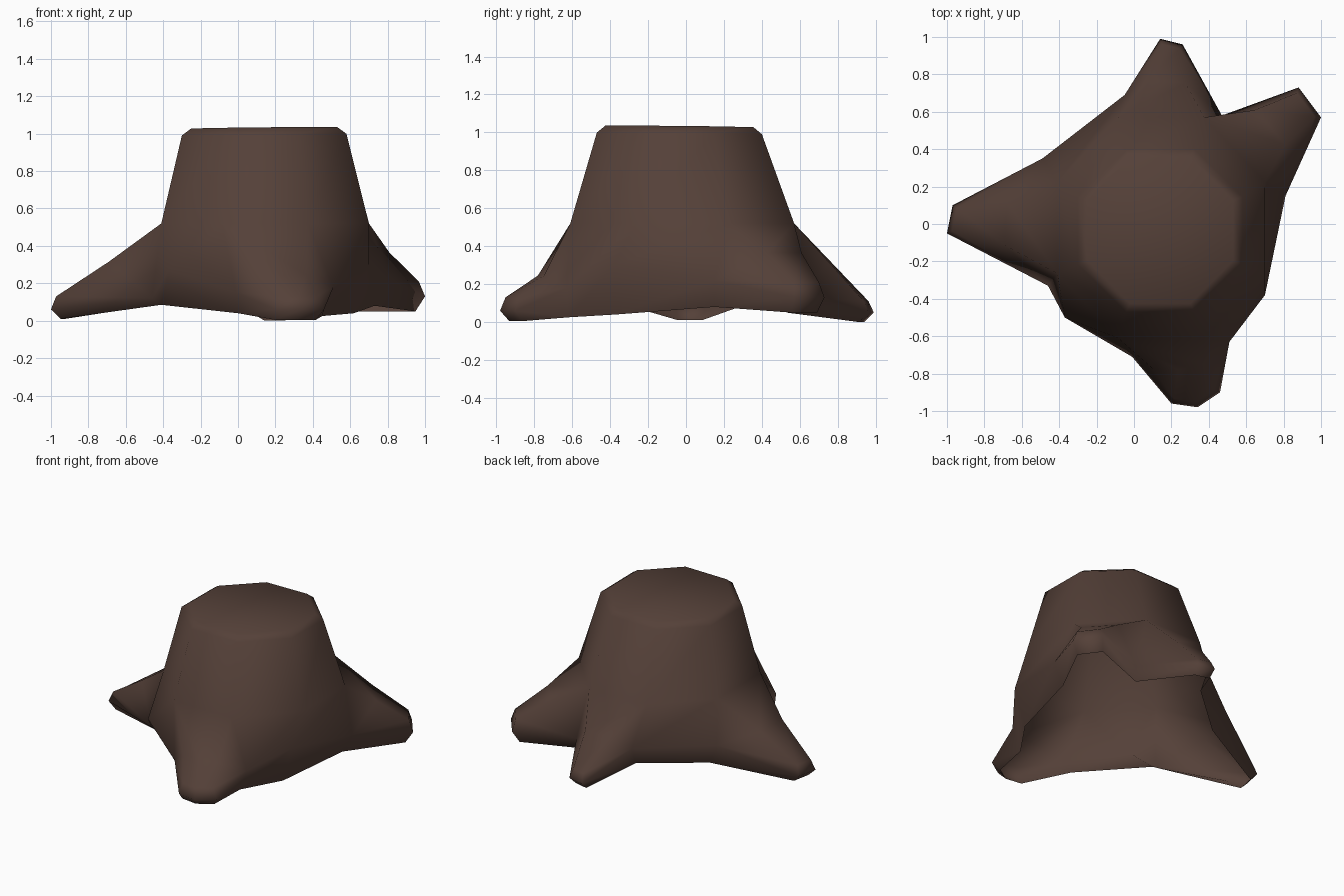
import bpy, bmesh, math
from mathutils import Vector

if "Cube" in bpy.data.objects:
    bpy.data.objects.remove(bpy.data.objects["Cube"])

bark = bpy.data.materials.new("dark_brown_bark")
bark.diffuse_color = (0.09, 0.052, 0.04, 1)
bark.use_nodes = True
bark.node_tree.nodes["Principled BSDF"].inputs["Base Color"].default_value = bark.diffuse_color

bm = bmesh.new()


def octagon(cx, cy, ax, ay, z, tilt=0.0):
    """Ring of 8 vertices; side k faces 45*k degrees. ax, ay are half widths."""
    c = math.cos(math.radians(22.5))
    ring = []
    for k in range(8):
        a = math.radians(45 * k - 22.5)
        x, y = ax / c * math.cos(a), ay / c * math.sin(a)
        ring.append(bm.verts.new((cx + x, cy + y, z + tilt * (x - y))))
    return ring


# Trunk: slightly tilted top, bevelled rim, flare down to where the roots start
cap = octagon(0.14, -0.035, 0.39, 0.39, 1.03, 0.01)
rim = octagon(0.14, -0.035, 0.44, 0.435, 0.993, 0.01)
mid = octagon(0.145, -0.02, 0.555, 0.59, 0.52)
bm.faces.new(cap)
for upper, lower in ((cap, rim), (rim, mid)):
    for k in range(8):
        j = (k + 1) % 8
        bm.faces.new((upper[j], upper[k], lower[k], lower[j]))

# Swelling below each trunk corner, then the open, uneven ground edge tucked in
bulge = [bm.verts.new(p) for p in (
    (0.70, -0.38, 0.30), (0.81, 0.15, 0.22), (0.47, 0.58, 0.13), (-0.05, 0.69, 0.24),
    (-0.49, 0.35, 0.25), (-0.46, -0.33, 0.12), (-0.01, -0.71, 0.15), (0.51, -0.63, 0.18))]
base = [bm.verts.new(p) for p in (
    (0.62, -0.37, 0.04), (0.73, 0.15, 0.08), (0.43, 0.53, 0.05), (-0.04, 0.63, 0.11),
    (-0.41, 0.31, 0.09), (-0.41, -0.30, 0.085), (0.00, -0.64, 0.04), (0.45, -0.62, 0.025))]

# Roots: side -> (tip outline, heights of top / nose / underside, sag of the ridge)
roots = {
    1: (((1.0, 0.57), (0.88, 0.73)), (0.21, 0.13, 0.05), 0.0),
    2: (((0.26, 0.96), (0.14, 0.99)), (0.11, 0.05, 0.0), 0.0),
    4: (((-0.97, 0.10), (-1.0, -0.05)), (0.13, 0.06, 0.01), 0.01),
    6: (((0.20, -0.96), (0.34, -0.98), (0.46, -0.90)), (0.13, 0.06, 0.005), 0.08),
}


def add_root(k, tip, heights, sag):
    j = (k + 1) % 8
    m0, m1 = mid[k], mid[j]
    tip = [Vector((x, y, 0)) for x, y in tip]
    centre = sum(tip, Vector()) / len(tip)
    start = (m0.co + m1.co) / 2
    out = Vector((centre.x - start.x, centre.y - start.y, 0)).normalized()

    def row(z, back, width):
        return [centre + (p - centre) * width - out * back + Vector((0, 0, z)) for p in tip]

    top = row(heights[0], 0.025, 0.8)
    n = len(tip) - 1
    ridge = [start.lerp(m0.co.lerp(m1.co, i / n), 0.7).lerp(t, 0.5) - Vector((0, 0, sag))
             for i, t in enumerate(top)]
    rows = [[bm.verts.new(p) for p in r] for r in (
        ridge, top, row(heights[1], 0, 1), row(heights[2], 0.05, 0.85))]
    bm.faces.new([m1, m0] + rows[0])
    for a, b in zip(rows, rows[1:]):
        for i in range(n):
            bm.faces.new((a[i + 1], a[i], b[i], b[i + 1]))
    # flanks running back to the swelling and the ground edge
    for s, i, m in ((0, k, m0), (-1, j, m1)):
        r, t, p, q = [x[s] for x in rows]
        b, g = bulge[i], base[i]
        for f in ((m, b, r), (r, b, t), (t, b, p), (p, b, g), (p, g, q)):
            bm.faces.new(f if s == 0 else f[::-1])


for k in range(8):
    j = (k + 1) % 8
    if k in roots:
        add_root(k, *roots[k])
    elif k == 5:  # knob on the front left side
        e = bm.verts.new((-0.37, -0.50, 0.27))
        loop = (mid[j], mid[k], bulge[k], base[k], base[j], bulge[j])
        for a, b in zip(loop, loop[1:] + loop[:1]):
            bm.faces.new((a, b, e))
    else:
        bm.faces.new((mid[j], mid[k], bulge[k], bulge[j]))
        bm.faces.new((bulge[j], bulge[k], base[k], base[j]))

bmesh.ops.recalc_face_normals(bm, faces=bm.faces)
for f in bm.faces:
    f.smooth = True
mesh = bpy.data.meshes.new("tree_stump")
bm.to_mesh(mesh)
bm.free()
mesh.materials.append(bark)
stump = bpy.data.objects.new("tree_stump", mesh)
bpy.context.collection.objects.link(stump)
